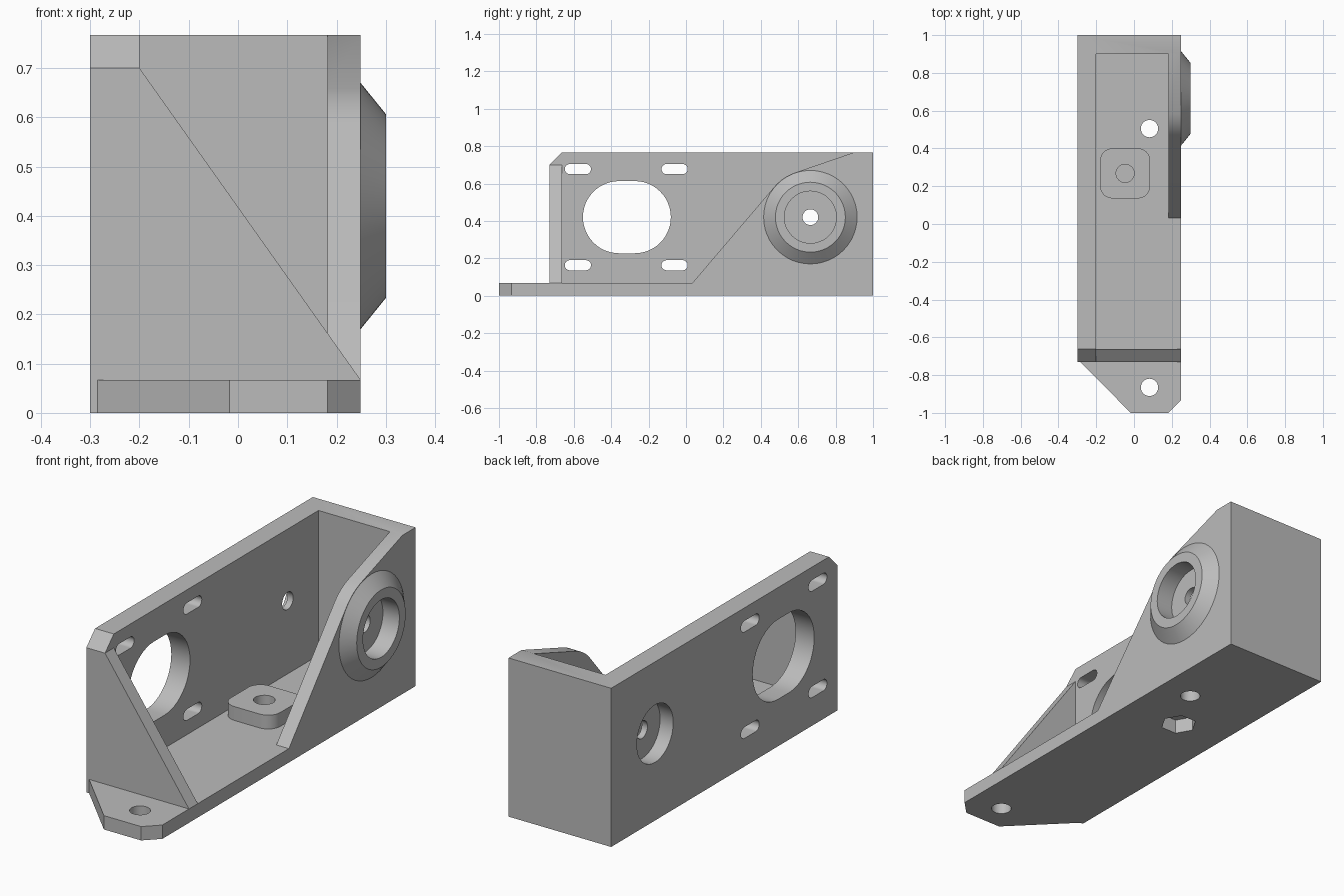
import bpy
import bmesh
import math
from mathutils import Vector
from mathutils.geometry import tessellate_polygon

cube = bpy.data.objects.get("Cube")
if cube:
    bpy.data.objects.remove(cube, do_unlink=True)

grey = bpy.data.materials.new("plain_grey")
grey.use_nodes = True
GREY = (0.5, 0.5, 0.5, 1)
grey.diffuse_color = GREY
grey.node_tree.nodes["Principled BSDF"].inputs["Base Color"].default_value = GREY

# Main dimensions
T = 0.067                       # thin wall and floor
LEFT, RIGHT = -0.3, 0.249       # outer faces across
INNER, THIN = LEFT + 0.1, RIGHT - T
FRONT, BACK, TOP = -0.73, 1.0, 0.767
RIB, REAR = FRONT + T, BACK - 0.1
BOSS = 0.3                      # outer face of the bearing boss
AXLE = (0.665, 0.42)            # bearing axis in (y, z)
NUT = (-0.047, 0.268)

bm = bmesh.new()


def place(axis, level, point):
    """Point given in the two other axes, in order, at a level on the axis."""
    co = list(point)
    co.insert("xyz".index(axis), level)
    return bm.verts.new(co)


def plate(axis, level, outline, *holes):
    """Flat face with holes."""
    loops = [outline, *holes]
    verts = [place(axis, level, p) for loop in loops for p in loop]
    for tri in tessellate_polygon([[Vector((*p, 0)) for p in loop] for loop in loops]):
        bm.faces.new([verts[i] for i in tri])


def band(axis, low, high, path, end_path=None, closed=True):
    """Wall of quads between a path at one level and a path at another."""
    a = [place(axis, low, p) for p in path]
    b = [place(axis, high, p) for p in end_path or path]
    for i in range(len(a) if closed else len(a) - 1):
        j = (i + 1) % len(a)
        bm.faces.new((a[i], a[j], b[j], b[i]))


def arc(centre, radius, start, end, steps):
    angles = [math.radians(start + (end - start) * i / steps) for i in range(steps + 1)]
    return [(centre[0] + radius * math.cos(a), centre[1] + radius * math.sin(a)) for a in angles]


def circle(centre, radius, sides=48):
    return arc(centre, radius, 0, 360, sides)[:-1]


def rounded(centre, width, height, radius, steps=12):
    """Rectangle with round corners; a slot when radius is half the height."""
    points = []
    for start, sx, sy in ((0, 1, 1), (90, -1, 1), (180, -1, -1), (270, 1, -1)):
        corner = (centre[0] + sx * (width / 2 - radius), centre[1] + sy * (height / 2 - radius))
        points += arc(corner, radius, start, start + 90, steps)
    return [p for i, p in enumerate(points) if math.dist(p, points[i - 1]) > 1e-4]


def rectangle(a, b):
    return [a, (b[0], a[1]), b, (a[0], b[1])]


def tangent_angle(centre, radius, point, turn):
    dy, dz = point[0] - centre[0], point[1] - centre[1]
    return math.degrees(math.atan2(dz, dy) + turn * math.acos(radius / math.hypot(dy, dz))) % 360


# Hole outlines
seat, axle_hole = circle(AXLE, 0.139), circle(AXLE, 0.042)
motor_holes = [rounded((-0.316, 0.42), 0.47, 0.386, 0.193)]
motor_holes += [rounded((y, z), 0.14, 0.054, 0.027)
                for y in (-0.578, -0.061) for z in (0.163, 0.677)]
tab_hole, floor_hole = [circle((0.082, y), 0.046, 32) for y in (-0.865, 0.505)]
nut_trap, nut_hole = circle(NUT, 0.083, 6), circle(NUT, 0.048, 32)
pad = rounded(NUT, 0.265, 0.265, 0.065, 8)

# Floor with the tapered mounting tab
tab_edge = [(-0.285, FRONT), (-0.017, -1), (THIN, -1), (RIGHT, T - 1)]
foot_y = 0.033
plate("z", 0, [(LEFT, FRONT), *tab_edge, (RIGHT, BACK), (LEFT, BACK)],
      tab_hole, floor_hole, nut_trap)
band("z", 0, T, tab_edge, closed=False)
plate("z", T, [*tab_edge, (RIGHT, FRONT)], tab_hole)
plate("z", T, [(INNER, RIB), (RIGHT, RIB), (RIGHT, foot_y), (THIN, foot_y),
               (THIN, REAR), (INNER, REAR)], floor_hole, pad)
for hole in (tab_hole, floor_hole):
    band("z", 0, T, hole)

# Raised pad with a blind screw hole, and the nut trap beneath it
band("z", T, 2 * T, pad)
plate("z", 2 * T, pad, nut_hole)
band("z", 0.08, 2 * T, nut_hole)
plate("z", 0.08, nut_hole)
band("z", 0, 0.07, nut_trap)
plate("z", 0.07, nut_trap)

# Motor wall with port, slots and a recessed bearing seat
plate("x", LEFT, [(FRONT, 0), (BACK, 0), (BACK, TOP), (RIB, TOP), (FRONT, TOP - T)],
      seat, *motor_holes)
plate("x", INNER, [(RIB, T), (REAR, T), (REAR, TOP), (RIB, TOP),
                   (FRONT, TOP - T), (RIB, TOP - T)], axle_hole, *motor_holes)
band("x", LEFT, INNER, [(FRONT, TOP - T), (RIB, TOP)], closed=False)
for hole in motor_holes:
    band("x", LEFT, INNER, hole)
band("x", LEFT, LEFT + 0.07, seat)
plate("x", LEFT + 0.07, seat, axle_hole)
band("x", LEFT + 0.07, INNER, axle_hole)

# Front gusset
plate("y", FRONT, [(LEFT, 0), (-0.285, 0), (-0.285, T), (RIGHT, T),
                   (INNER, TOP - T), (LEFT, TOP - T)])
plate("y", RIB, [(INNER, T), (RIGHT, T), (INNER, TOP - T)])
band("y", FRONT, RIB, [(RIGHT, T), (INNER, TOP - T)], closed=False)

# Back wall and the flat top rim
plate("y", BACK, rectangle((LEFT, 0), (RIGHT, TOP)))
plate("y", REAR, rectangle((INNER, T), (THIN, TOP)))
plate("z", TOP, [(LEFT, RIB), (INNER, RIB), (INNER, REAR), (THIN, REAR),
                 (RIGHT, REAR), (RIGHT, BACK), (LEFT, BACK)])

# Bearing wall: sloped edges running tangent around the boss
R_WALL, foot, shoulder = 0.252, (foot_y, T), (REAR, TOP)
slope = [foot, *arc(AXLE, R_WALL, tangent_angle(AXLE, R_WALL, foot, -1),
                    tangent_angle(AXLE, R_WALL, shoulder, 1), 10), shoulder]
boss_base, boss_rim = circle(AXLE, 0.25), circle(AXLE, 0.187)
plate("x", RIGHT, [(T - 1, 0), (BACK, 0), (BACK, TOP), *reversed(slope),
                   (RIB, T), (FRONT, T), (T - 1, T)], boss_base)
plate("x", THIN, [*slope, (REAR, T)], axle_hole)
band("x", THIN, RIGHT, slope, closed=False)

# Conical boss with its bearing seat
band("x", RIGHT, BOSS, boss_base, boss_rim)
plate("x", BOSS, boss_rim, seat)
band("x", THIN + 0.03, BOSS, seat)
plate("x", THIN + 0.03, seat, axle_hole)
band("x", THIN, THIN + 0.03, axle_hole)

# Weld the faces into one solid and shade it
bmesh.ops.remove_doubles(bm, verts=bm.verts, dist=1e-5)
bmesh.ops.recalc_face_normals(bm, faces=bm.faces)
mesh = bpy.data.meshes.new("motor_bracket")
bm.to_mesh(mesh)
bm.free()
mesh.materials.append(grey)
bracket = bpy.data.objects.new("motor_bracket", mesh)
bpy.context.scene.collection.objects.link(bracket)
bpy.ops.object.select_all(action="DESELECT")
bracket.select_set(True)
bpy.context.view_layer.objects.active = bracket
bpy.ops.object.shade_smooth_by_angle(angle=math.radians(25))
